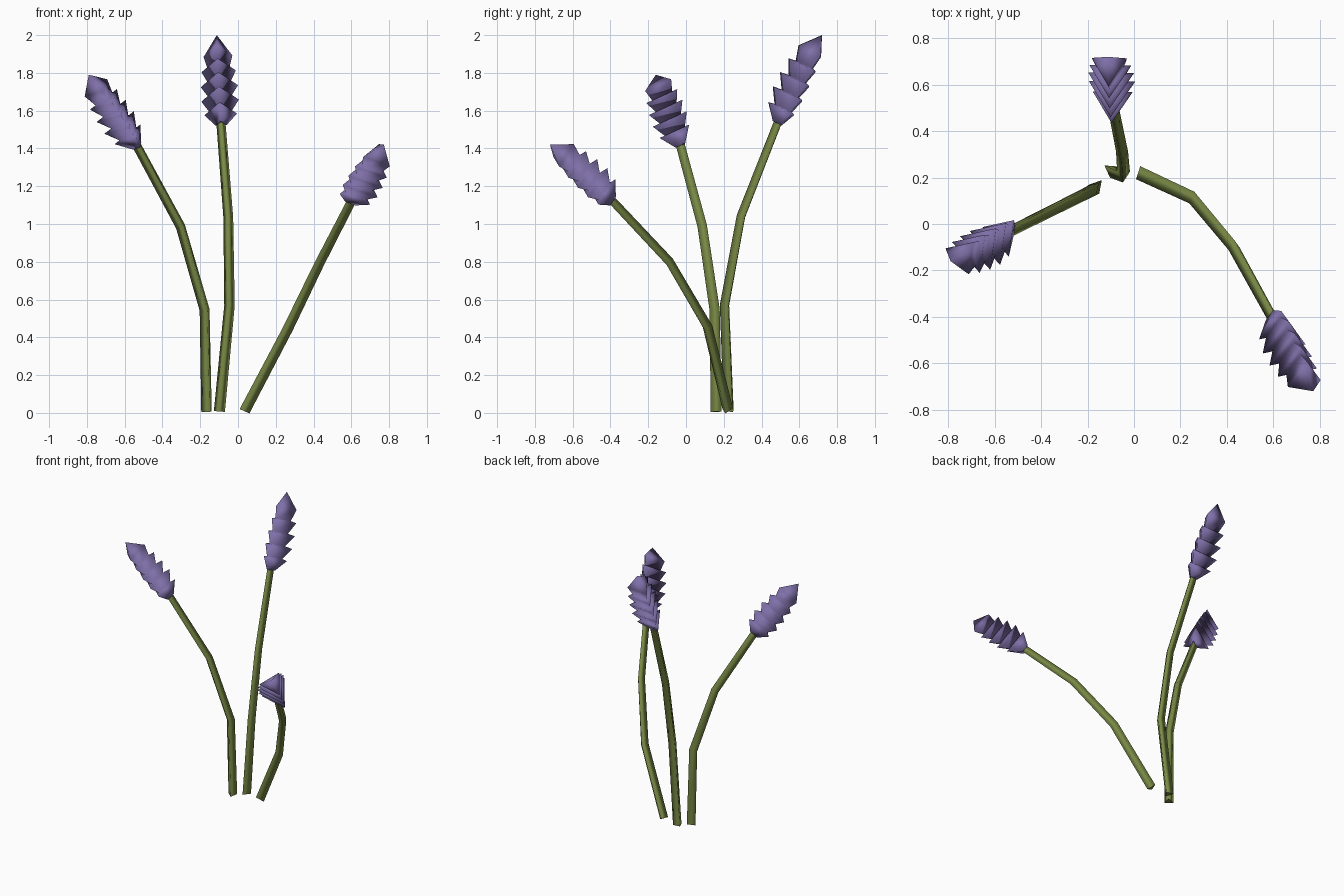
import bpy, bmesh, math
from mathutils import Vector, Matrix

if "Cube" in bpy.data.objects:
    bpy.data.objects.remove(bpy.data.objects["Cube"])


def material(name, rgb):
    m = bpy.data.materials.new(name)
    m.diffuse_color = (*rgb, 1)
    m.use_nodes = True
    m.node_tree.nodes["Principled BSDF"].inputs["Base Color"].default_value = m.diffuse_color
    return m


green = material("stem green", (0.19, 0.25, 0.06))
purple = material("petal purple", (0.21, 0.16, 0.39))


def ring(bm, centre, axis, up, radius):
    """Triangle across the axis with one corner toward 'up'."""
    axis = axis.normalized()
    u = (up - axis * up.dot(axis)).normalized()
    v = axis.cross(u)
    return [bm.verts.new(centre + radius * (u * math.cos(a) + v * math.sin(a)))
            for a in (0, math.tau / 3, 2 * math.tau / 3)]


def bridge(bm, a, b):
    for i in range(3):
        j = (i + 1) % 3
        bm.faces.new((a[i], a[j], b[j], b[i])).smooth = True


def finish(bm, name, mat, sharp):
    for r in sharp:
        for i in range(3):
            e = bm.edges.get((r[i], r[(i + 1) % 3]))
            if e:
                e.smooth = False
    bmesh.ops.recalc_face_normals(bm, faces=bm.faces[:])
    me = bpy.data.meshes.new(name)
    bm.to_mesh(me)
    bm.free()
    me.materials.append(mat)
    bpy.context.collection.objects.link(bpy.data.objects.new(name, me))


def stem(name, pts, up):
    bm = bmesh.new()
    rings = []
    for i, p in enumerate(pts):
        d0 = (p - pts[max(i - 1, 0)]).normalized()
        d1 = (pts[min(i + 1, len(pts) - 1)] - p).normalized()
        rings.append(ring(bm, p, d0 + d1, up, 0.034 - 0.002 * i))
    for a, b in zip(rings, rings[1:]):
        bridge(bm, a, b)
    bm.faces.new(rings[0])
    bm.faces.new(rings[-1])
    finish(bm, name, green, (rings[0], rings[-1]))


def flower_head(name, base, tip, up):
    """Five stacked flaring cups closed by a pointed cap, softly shaded."""
    bm = bmesh.new()
    axis = tip - base
    s = axis.length / 0.523
    axis.normalize()
    low = ring(bm, base, axis, up, 0.034)
    bm.faces.new(low)
    bottom = low
    for k, r in enumerate((0.1, 0.115, 0.114, 0.105, 0.088)):
        h = (0.08 + 0.085 * k) * s
        rim = ring(bm, base + axis * h, axis, up, r)
        bridge(bm, low, rim)
        if k < 4:
            low = ring(bm, base + axis * (h + 0.006), axis, up, 0.066)
            bridge(bm, rim, low)
    apex = bm.verts.new(tip)
    for i in range(3):
        bm.faces.new((rim[i], rim[(i + 1) % 3], apex)).smooth = True
    finish(bm, name, purple, [bottom])


# each sprig: twist in degrees, stem path from ground to head, tip of the head
sprigs = {
    "left": (18, [(-0.161, 0.163, 0.006), (-0.172, 0.155, 0.545), (-0.30, 0.09, 0.985),
                  (-0.53, -0.025, 1.41), (-0.79, -0.16, 1.79)]),
    "middle": (-7, [(-0.10, 0.233, 0.008), (-0.046, 0.211, 0.57), (-0.052, 0.298, 1.04),
                    (-0.09, 0.49, 1.53), (-0.112, 0.72, 2.0)]),
    "right": (-25, [(0.032, 0.217, 0.014), (0.262, 0.11, 0.45), (0.432, -0.095, 0.80),
                    (0.597, -0.395, 1.12), (0.772, -0.72, 1.42)]),
}
for side, (twist, path) in sprigs.items():
    pts = [Vector(p) for p in path]
    axis = (pts[4] - pts[3]).normalized()
    up = Vector((0, 0, 1))
    up = Matrix.Rotation(math.radians(twist), 3, axis) @ (up - axis * up.dot(axis))
    stem(side + "_stem", pts[:4], up)
    flower_head(side + "_flower_head", pts[3], pts[4], up)
